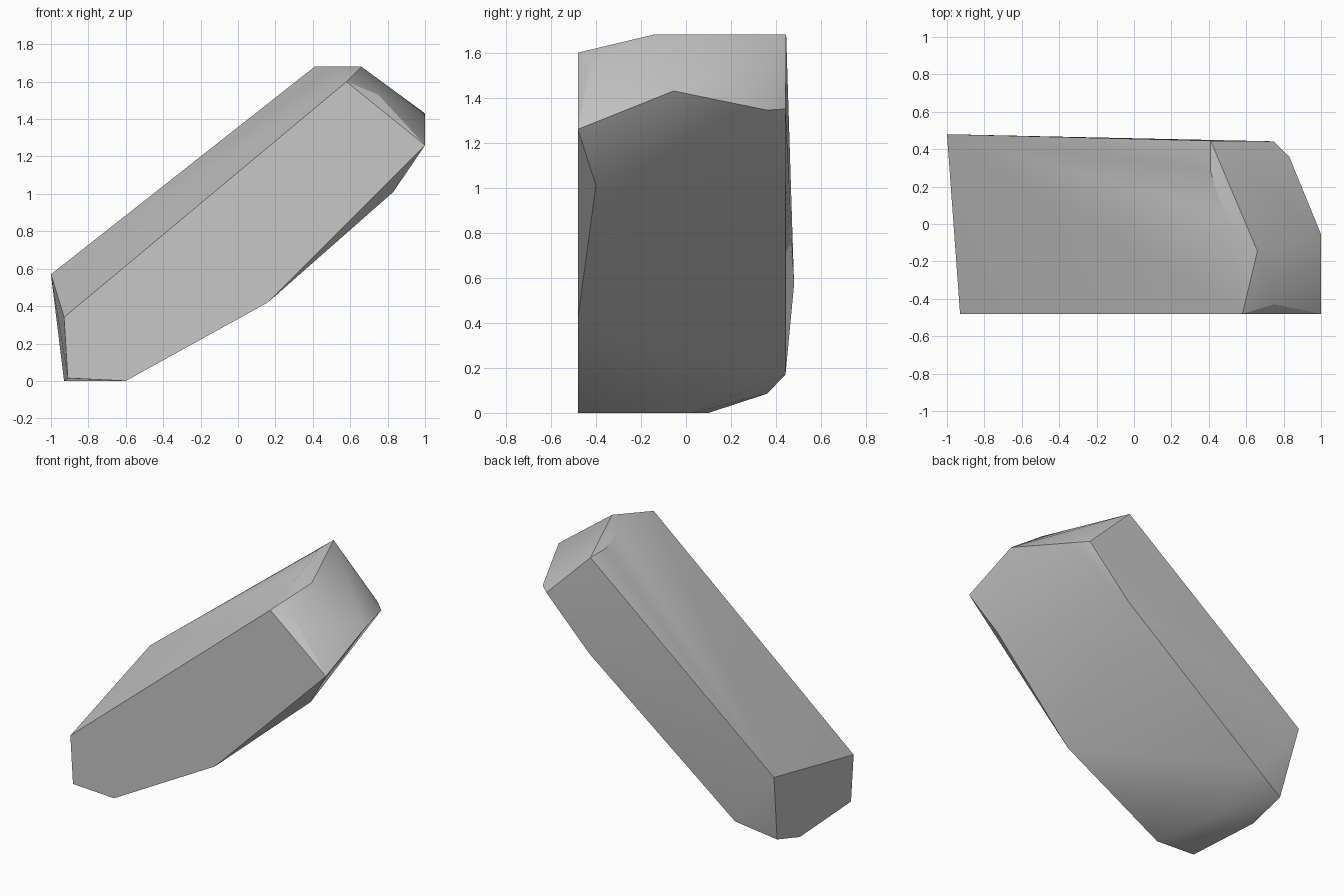
import bpy
import bmesh
import math

default_cube = bpy.data.objects.get("Cube")
if default_cube:
    bpy.data.objects.remove(default_cube, do_unlink=True)


def make_material(name, grey):
    material = bpy.data.materials.new(name)
    material.use_nodes = True
    colour = (grey, grey, grey, 1)
    material.diffuse_color = colour
    shader = material.node_tree.nodes["Principled BSDF"]
    shader.inputs["Base Color"].default_value = colour
    shader.inputs["Roughness"].default_value = 0.9
    return material


def hull_object(name, corners, material):
    """Wrap corner points in a convex skin and merge its flat facets."""
    bm = bmesh.new()
    for corner in corners:
        bm.verts.new(corner)
    bmesh.ops.convex_hull(bm, input=bm.verts[:])
    loose = [v for v in bm.verts if not v.link_faces]
    bmesh.ops.delete(bm, geom=loose, context="VERTS")
    bmesh.ops.dissolve_limit(bm, angle_limit=math.radians(0.5),
                             verts=bm.verts[:], edges=bm.edges[:])
    bmesh.ops.recalc_face_normals(bm, faces=bm.faces[:])
    mesh = bpy.data.meshes.new(name)
    bm.to_mesh(mesh)
    bm.free()
    mesh.materials.append(material)
    stone = bpy.data.objects.new(name, mesh)
    bpy.context.collection.objects.link(stone)
    return stone


# Flat front outline of the slab, as (x, z)
front_y = -0.48
front_outline = [(-0.93, 0.34), (-0.91, 0.015), (-0.6, 0), (0.16, 0.42),
                 (1, 1.26), (0.58, 1.6)]
front = [(x, front_y, z) for x, z in front_outline]

# Nearly flat back outline
back = [(-1, 0.48, 0.57), (-0.68, 0.442, 0.17), (0.42, 0.442, 1.02),
        (0.745, 0.442, 1.35), (0.41, 0.445, 1.68)]

# Small level facet on the very top, as (x, y)
top_z = 1.68
top_outline = [(0.41, 0.28), (0.49, 0.03), (0.66, -0.145)]
top = [(x, y, top_z) for x, y in top_outline]

# Chipped upper end
upper_end = [(0.75, -0.43, 1.53), (1, -0.055, 1.43), (0.83, 0.36, 1.345),
             (0.83, -0.4, 1.01)]

# Blunt foot resting on the ground
foot = [(-0.93, 0.1, 0), (-0.94, 0.36, 0.085), (-0.67, 0.03, 0)]

stone_grey = make_material("stone grey", 0.57)
rock = hull_object("leaning_rock", front + back + top + upper_end + foot,
                   stone_grey)

# Soft shading across shallow facets, crisp breaks elsewhere
bpy.ops.object.select_all(action="DESELECT")
rock.select_set(True)
bpy.context.view_layer.objects.active = rock
bpy.ops.object.shade_smooth_by_angle(angle=math.radians(30))
